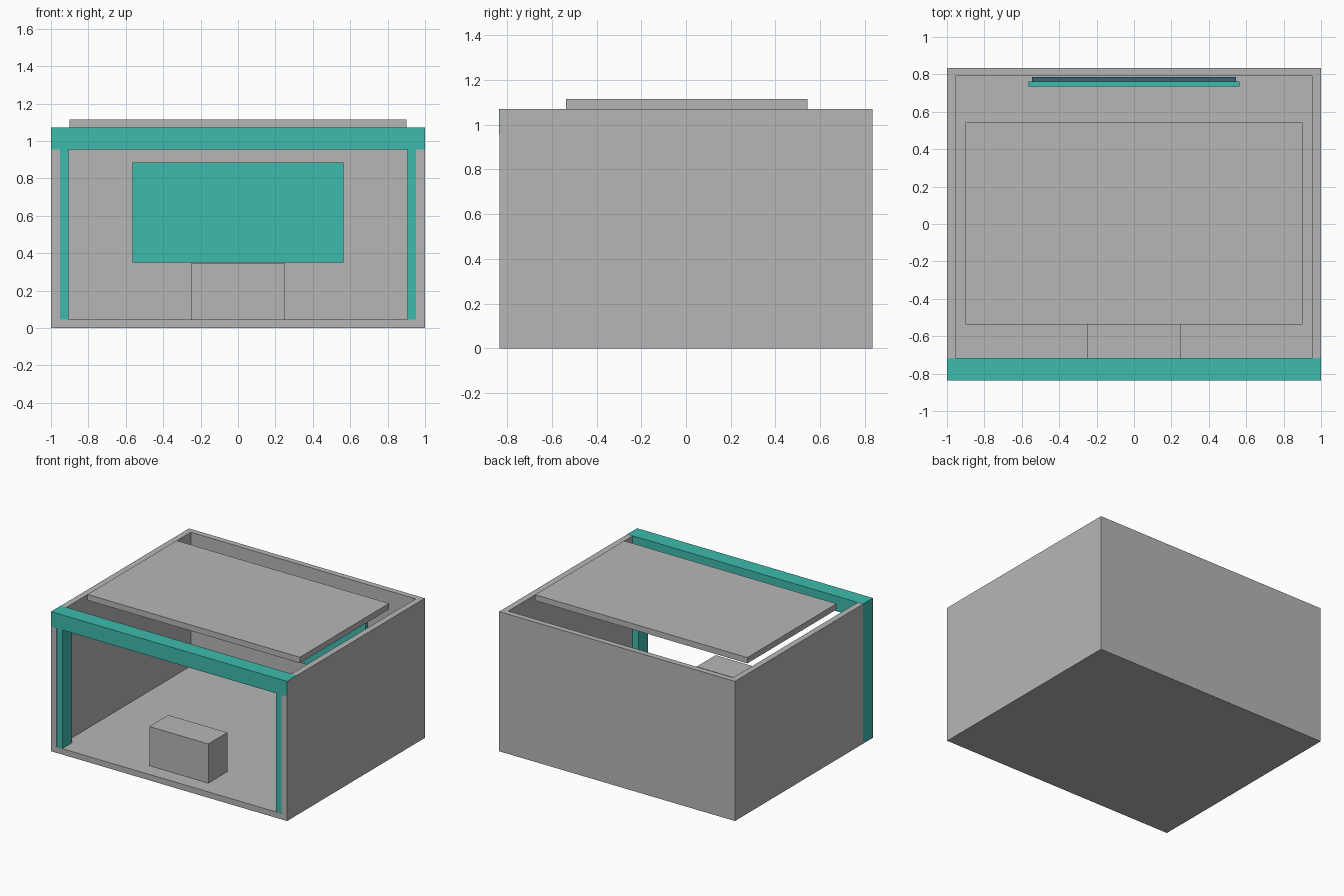
import bpy

if "Cube" in bpy.data.objects:
    bpy.data.objects.remove(bpy.data.objects["Cube"])


def material(name, rgb):
    m = bpy.data.materials.new(name)
    m.diffuse_color = (*rgb, 1.0)
    m.use_nodes = True
    m.node_tree.nodes["Principled BSDF"].inputs["Base Color"].default_value = m.diffuse_color
    return m


GREY = material("light_grey", (0.47, 0.47, 0.475))
TEAL = material("teal", (0.047, 0.50, 0.42))
SLATE = material("dark_slate", (0.04, 0.13, 0.16))


def box(name, x, y, z, mat):
    """Axis-aligned box from (min, max) ranges."""
    bpy.ops.mesh.primitive_cube_add(size=1)
    ob = bpy.context.object
    ob.name = name
    for v in ob.data.vertices:
        v.co = [r[0] if c < 0 else r[1] for c, r in zip(v.co, (x, y, z))]
    ob.data.materials.append(mat)
    return ob


D = 0.834      # half depth
TOP = 1.07     # wall height
T = 0.045      # slab thickness
IN = 0.953     # inner face of side walls

# Shell: floor and three walls
box("floor", (-0.999, 1.0), (-D, D), (0, T), GREY)
box("left_wall", (-0.999, -IN), (-D, D), (T, TOP), GREY)
box("right_wall", (IN, 1.0), (-D, D), (T, TOP), GREY)
box("back_wall", (-IN, IN), (0.79, D), (T, TOP), GREY)

# Floating roof panel
box("roof_panel", (-0.9, 0.9), (-0.537, 0.543), (TOP, TOP + T), GREY)

# Teal shopfront frame: posts and fascia
box("left_post", (-1.0, -0.906), (-D + 0.001, -0.716), (0.001, 0.955), TEAL)
box("right_post", (0.906, 0.999), (-D + 0.001, -0.716), (0.001, 0.955), TEAL)
box("fascia", (-1.0, 0.999), (-D - 0.002, -0.716), (0.955, TOP + 0.001), TEAL)

# Counter near the entrance
box("counter", (-0.25, 0.25), (-0.716, -0.486), (T, 0.345), GREY)

# Display board on the back wall
box("board_backing", (-0.545, 0.545), (0.762, 0.785), (0.37, 0.865), SLATE)
box("board_face", (-0.565, 0.565), (0.734, 0.762), (0.35, 0.885), TEAL)
